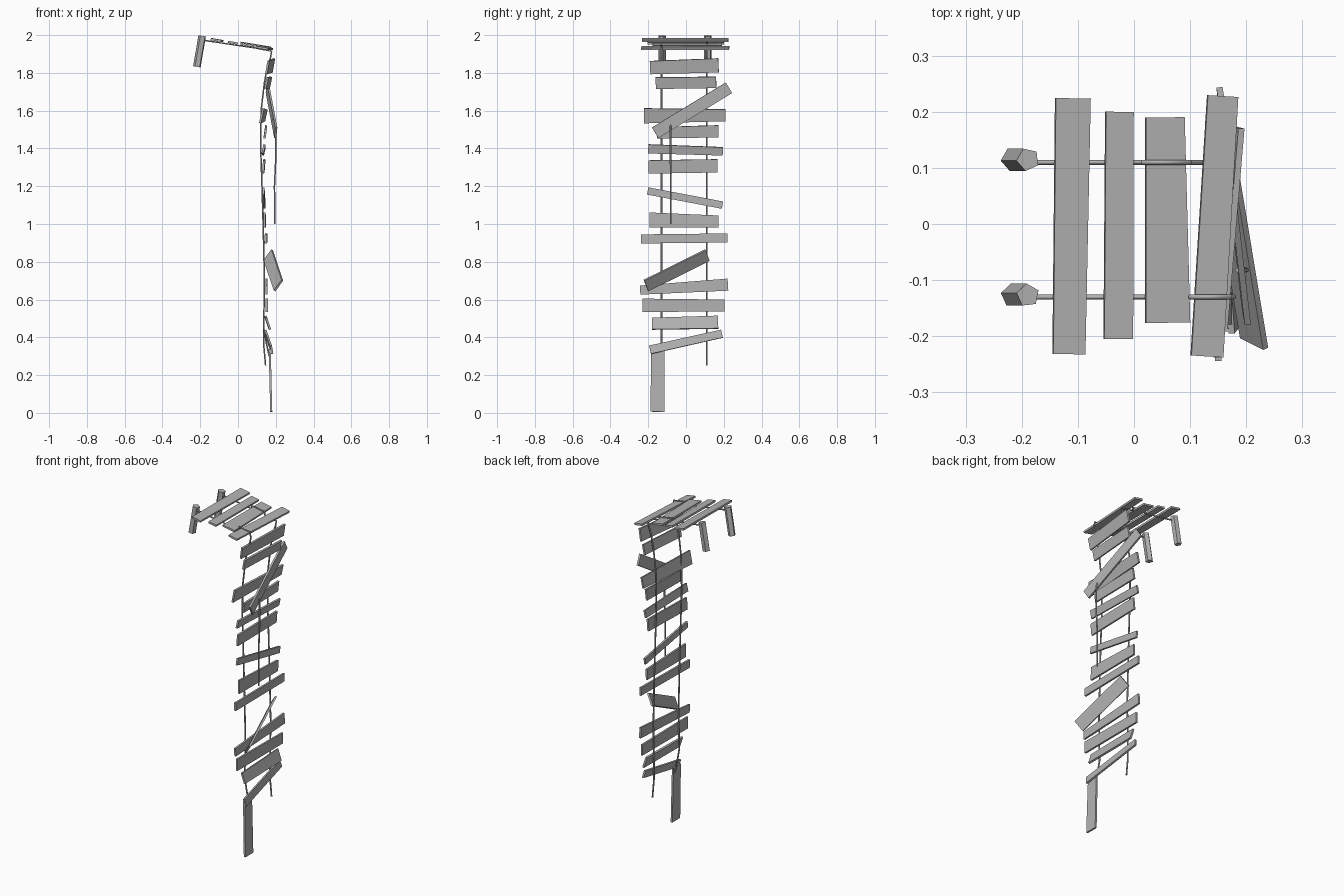
import bpy
from math import radians, sin, cos
from mathutils import Vector

default_cube = bpy.data.objects.get("Cube")
if default_cube:
    bpy.data.objects.remove(default_cube, do_unlink=True)

# One flat colour for the whole model
weathered_grey = bpy.data.materials.new("weathered_grey")
weathered_grey.use_nodes = True
grey = (0.45, 0.45, 0.45, 1)
weathered_grey.diffuse_color = grey
weathered_grey.node_tree.nodes["Principled BSDF"].inputs["Base Color"].default_value = grey


def add_object(name, data):
    data.materials.append(weathered_grey)
    obj = bpy.data.objects.new(name, data)
    bpy.context.collection.objects.link(obj)
    return obj


def plank(name, start, end, start_width, end_width, roll=0, thickness=0.011):
    """Tapered board from start to end; roll turns its upper edge towards +x."""
    start, end = Vector(start), Vector(end)
    along = (end - start).normalized()
    outward = Vector((1, 0, 0))
    outward = (outward - along * outward.dot(along)).normalized()
    upward = outward.cross(along)
    angle = radians(roll)
    across = upward * cos(angle) + outward * sin(angle)
    normal = along.cross(across) * thickness / 2
    corners = []
    for centre, width in ((start, start_width), (end, end_width)):
        half = across * width / 2
        corners += [centre - half - normal, centre + half - normal,
                    centre + half + normal, centre - half + normal]
    faces = [(3, 2, 1, 0), (4, 5, 6, 7)]
    faces += [(i, (i + 1) % 4, (i + 1) % 4 + 4, i + 4) for i in range(4)]
    mesh = bpy.data.meshes.new(name)
    mesh.from_pydata(corners, [], faces)
    return add_object(name, mesh)


def rope(name, points, radius=0.0045):
    curve = bpy.data.curves.new(name, "CURVE")
    curve.dimensions = "3D"
    curve.bevel_depth = radius
    curve.bevel_resolution = 1
    curve.use_fill_caps = True
    spline = curve.splines.new("POLY")
    spline.points.add(len(points) - 1)
    for point, position in zip(spline.points, points):
        point.co = (*position, 1)
    return add_object(name, curve)


def post(name, y, turn):
    """Five-sided anchor post leaning over the ledge."""
    top, bottom = Vector((-0.189, y, 1.996)), Vector((-0.217, y, 1.832))
    axis = top - bottom
    bpy.ops.mesh.primitive_cylinder_add(vertices=5, radius=0.021, depth=axis.length,
                                        location=(top + bottom) / 2)
    obj = bpy.context.object
    obj.name = obj.data.name = name
    for vertex in obj.data.vertices:
        x, y0, z = vertex.co
        vertex.co = (x * cos(turn) - y0 * sin(turn), x * sin(turn) + y0 * cos(turn), z)
    obj.rotation_euler = axis.to_track_quat("Z", "Y").to_euler()
    obj.data.materials.append(weathered_grey)


# Anchor posts
post("left_anchor_post", 0.115, 0.1)
post("right_anchor_post", -0.127, -0.2)


# Deck planks still lying on the sloping ropes
def deck_plank(name, near_x, far_x, near_y, far_y, near_width, far_width):
    level = 1.955 - 0.165 * (near_x + far_x) / 2
    plank(name, (near_x, near_y, level), (far_x, far_y, level), near_width, far_width, roll=100)


deck_plank("deck_plank_outer", -.116, -.109, -.232, .224, .058, .063)
deck_plank("deck_plank_second", -.028, -.026, -.205, .2, .052, .05)
deck_plank("deck_plank_third", .06, .055, -.176, .19, .08, .07)
deck_plank("deck_plank_edge", .13, .158, -.236, .228, .058, .055)

# Planks dangling below the edge, from top to bottom
plank("hanging_plank_top", (.155, -.19, 1.828), (.185, .172, 1.84), .07, .075, roll=10)
plank("hanging_plank_upper", (.15, -.16, 1.746), (.17, .16, 1.75), .062, .06, roll=12)
plank("loose_diagonal_plank", (.2, -.163, 1.483), (.155, .227, 1.721), .065, .065, roll=5)
plank("hanging_plank_wide", (.125, -.222, 1.573), (.145, .209, 1.576), .08, .064, roll=12)
plank("hanging_plank_behind", (.145, -.155, 1.483), (.145, .172, 1.491), .06, .064, roll=8)
plank("hanging_plank_narrow", (.135, -.2, 1.398), (.137, .195, 1.385), .048, .044, roll=12)
plank("hanging_plank_thick", (.135, -.198, 1.302), (.138, .166, 1.308), .07, .07, roll=5)
plank("hanging_plank_slanted", (.135, -.203, 1.175), (.14, .193, 1.1), .039, .039)
plank("hanging_plank_middle", (.14, -.193, 1.021), (.142, .172, 1.013), .08, .064)
plank("hanging_plank_long", (.147, -.238, .921), (.15, .22, .926), .048, .048)
plank("twisted_plank", (.214, -.212, .674), (.16, .113, .835), .073, .073, roll=35)
plank("hanging_plank_flared", (.15, -.243, .65), (.15, .222, .679), .048, .064)
plank("hanging_plank_lower", (.152, -.23, .57), (.152, .204, .568), .07, .064)
plank("hanging_plank_tilted", (.16, -.18, .472), (.155, .17, .48), .064, .07, roll=-18)
plank("hanging_plank_bottom", (.178, -.19, .334), (.148, .19, .419), .045, .043, roll=-10)
plank("upright_end_plank", (.176, -.151, .006), (.168, -.149, .335), .075, .07)

# Ropes run over the ledge, then sag down behind the planks
sag = [(.178, 1.914), (.172, 1.88), (.155, 1.83), (.14, 1.75), (.122, 1.6), (.12, 1.4),
       (.127, 1.2), (.133, 1), (.14, .7), (.136, .45)]


def side_rope(name, y, over_start, over_end, tail):
    """Two-part rope: under the deck, rising over one plank, then the hanging drop."""
    path = [(-.19, y, 1.974)]
    for x, lift in ((over_start, 0), (over_start, .019), (over_end, .019), (over_end, 0)):
        path.append((x, y, 1.946 - .165 * x + lift))
    path += [(x, y, z) for x, z in sag + tail]
    rope(name, path)


side_rope("left_rope", .11, .015, .1, [(.136, .36), (.146, .25)])
side_rope("right_rope", -.13, .1, .172, [(.15, .37), (.165, .3)])

# Torn rope swinging from the loose diagonal plank
rope("torn_rope", [(.185, -.082, 1.56), (.2, -.082, 1.5), (.2, -.082, 1.35), (.193, -.08, 1.2), (.195, -.08, 1)])
